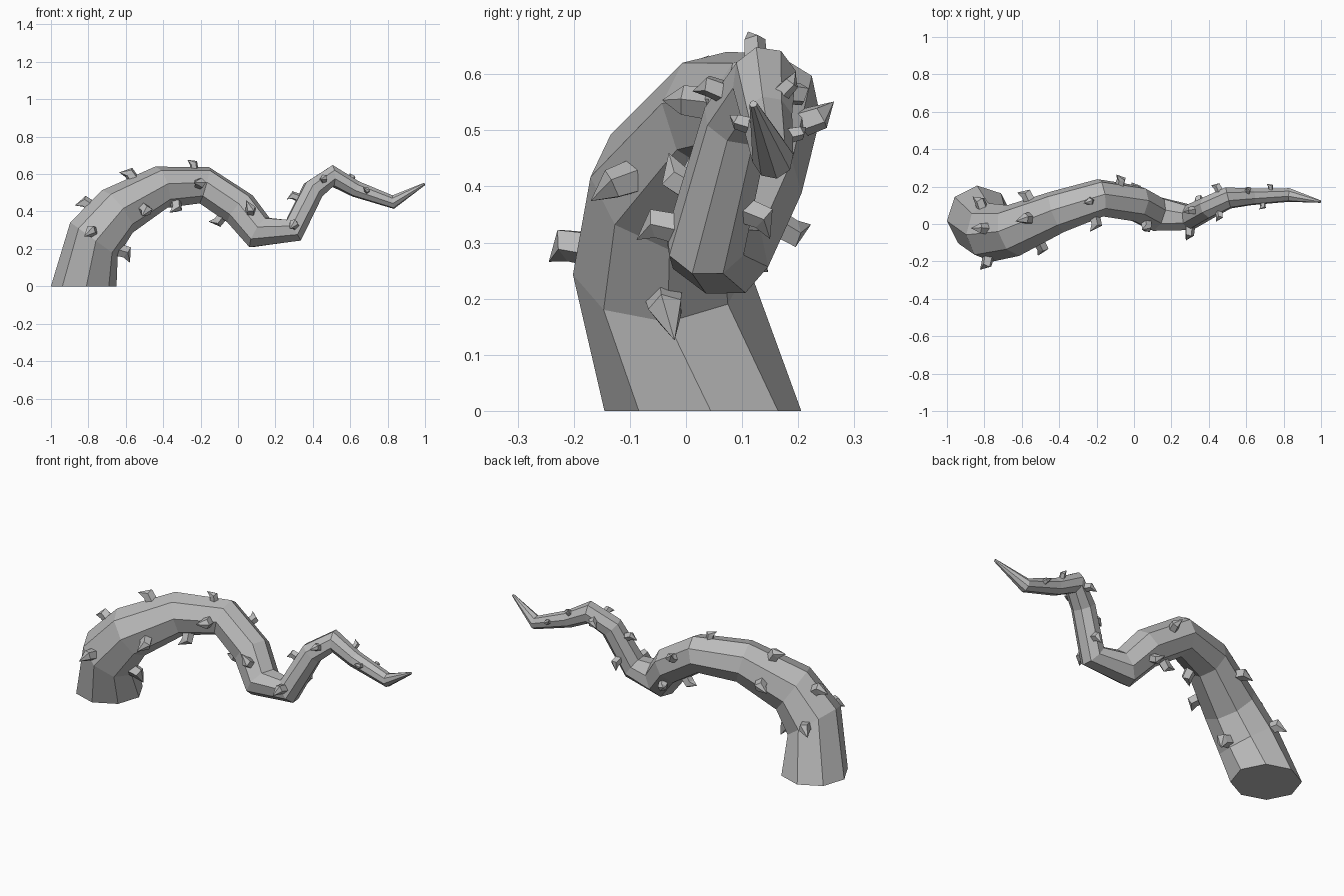
import bpy, bmesh, math
from mathutils import Vector, Quaternion

cube = bpy.data.objects.get("Cube")
if cube:
    bpy.data.objects.remove(cube, do_unlink=True)

GREY = (0.5, 0.5, 0.5, 1)
mat = bpy.data.materials.new("plain grey")
mat.use_nodes = True
mat.diffuse_color = GREY
mat.node_tree.nodes["Principled BSDF"].inputs["Base Color"].default_value = GREY

# Stem path: x, y, z, radius
PATH = [
    (-.825, .03, 0, .176), (-.77, -.045, .25, .157), (-.645, -.035, .4, .14),
    (-.41, .065, .53, .115), (-.18, .14, .54, .102), (.01, .11, .415, .1),
    (.115, .055, .287, .097), (.297, .035, .3, .072), (.402, .09, .515, .062),
    (.505, .14, .59, .06), (.63, .145, .52, .045), (.83, .155, .45, .037),
    (.997, .12, .547, .007)]
# Rings that follow one neighbouring segment more than the other
LEAN = {1: .85, 2: .65, 6: .35}
points = [Vector(p[:3]) for p in PATH]
radii = [p[3] for p in PATH]
SIDES = 8


def finish(bm, name):
    bmesh.ops.recalc_face_normals(bm, faces=bm.faces)
    mesh = bpy.data.meshes.new(name)
    bm.to_mesh(mesh)
    bm.free()
    mesh.materials.append(mat)
    obj = bpy.data.objects.new(name, mesh)
    bpy.context.collection.objects.link(obj)


def bridge(bm, a, b):
    n = len(a)
    for i in range(n):
        j = (i + 1) % n
        bm.faces.new((a[i], a[j], b[j], b[i]))


# Tangents lie between neighbouring segments; the base ring lies flat
up = Vector((0, 0, 1))
steps = [(b - a).normalized() for a, b in zip(points, points[1:])]
tangents = [up]
for k in range(1, len(steps)):
    tangents.append(steps[k - 1].lerp(steps[k], LEAN.get(k, .5)).normalized())
tangents.append(steps[-1])

# Stem: rings carried along the path without twisting
bm = bmesh.new()
rotation = Quaternion(up, math.radians(4.6))
rings = []
for k, (p, r, t) in enumerate(zip(points, radii, tangents)):
    if k:
        rotation = tangents[k - 1].rotation_difference(t) @ rotation
    rings.append([bm.verts.new(p + rotation @ Vector(
        (r * math.cos(math.tau * i / SIDES), r * math.sin(math.tau * i / SIDES), 0)))
        for i in range(SIDES)])
for a, b in zip(rings, rings[1:]):
    bridge(bm, a, b)
bm.faces.new(rings[0])
bm.faces.new(rings[-1])
finish(bm, "vine_stem")


def thorn(name, t, direction, size):
    """Five-sided hooked thorn whose tip bends back toward the stem base."""
    k = int(t)
    f = t - k
    centre = points[k].lerp(points[k + 1], f)
    radius = radii[k] * (1 - f) + radii[k + 1] * f
    along = steps[k]
    out = Vector(direction)
    out = (out - along * out.dot(along)).normalized()
    side = out.cross(along)
    root = centre + out * radius * .88
    bm = bmesh.new()
    loops = []
    for height, tilt, width, shift in ((-.01, 0, .033, 0), (.042, .014, .029, -.004)):
        loops.append([bm.verts.new(root + size * (
            out * (height + tilt * math.cos(math.tau * i / 5))
            + along * (shift + width * math.cos(math.tau * i / 5))
            + side * width * math.sin(math.tau * i / 5))) for i in range(5)])
    bridge(bm, *loops)
    tip = bm.verts.new(root + size * (out * .068 - along * .052))
    for i in range(5):
        bm.faces.new((loops[1][i], loops[1][(i + 1) % 5], tip))
    bm.faces.new(loops[0])
    finish(bm, name)


# Thorns: place along the stem, outward direction, size
THORNS = [
    (1.1, (-.25, -1, .1), 1), (1, (-.3, 1, .2), 1), (.9, (1, 0, -.2), 1.1),
    (1.65, (-.7, .1, .7), 1), (2.6, (-.4, .1, 1), 1), (2.55, (0, 1, .15), 1),
    (2.35, (.2, -1, -.45), 1), (3.25, (0, -.6, -.9), .95), (3.75, (0, -1, .1), .95),
    (3.78, (0, 0, 1), .7), (4.4, (0, 1, .5), .8), (5.3, (-.4, 1, -.4), .8),
    (4.75, (-.4, 0, -1), .9), (5.45, (.25, -1, .3), .9), (7.05, (0, -1, .4), .85),
    (7.7, (-.8, 0, .5), .7), (7.35, (.3, 1, 0), .75), (8.75, (0, 1, .2), .7),
    (8.45, (0, -1, .3), .65), (9.7, (.1, .6, .7), .5), (10.27, (0, -1, .3), .5),
    (10.5, (0, 1, .2), .45)]
for n, (t, direction, size) in enumerate(THORNS, 1):
    thorn(f"thorn_{n}", t, direction, size)
